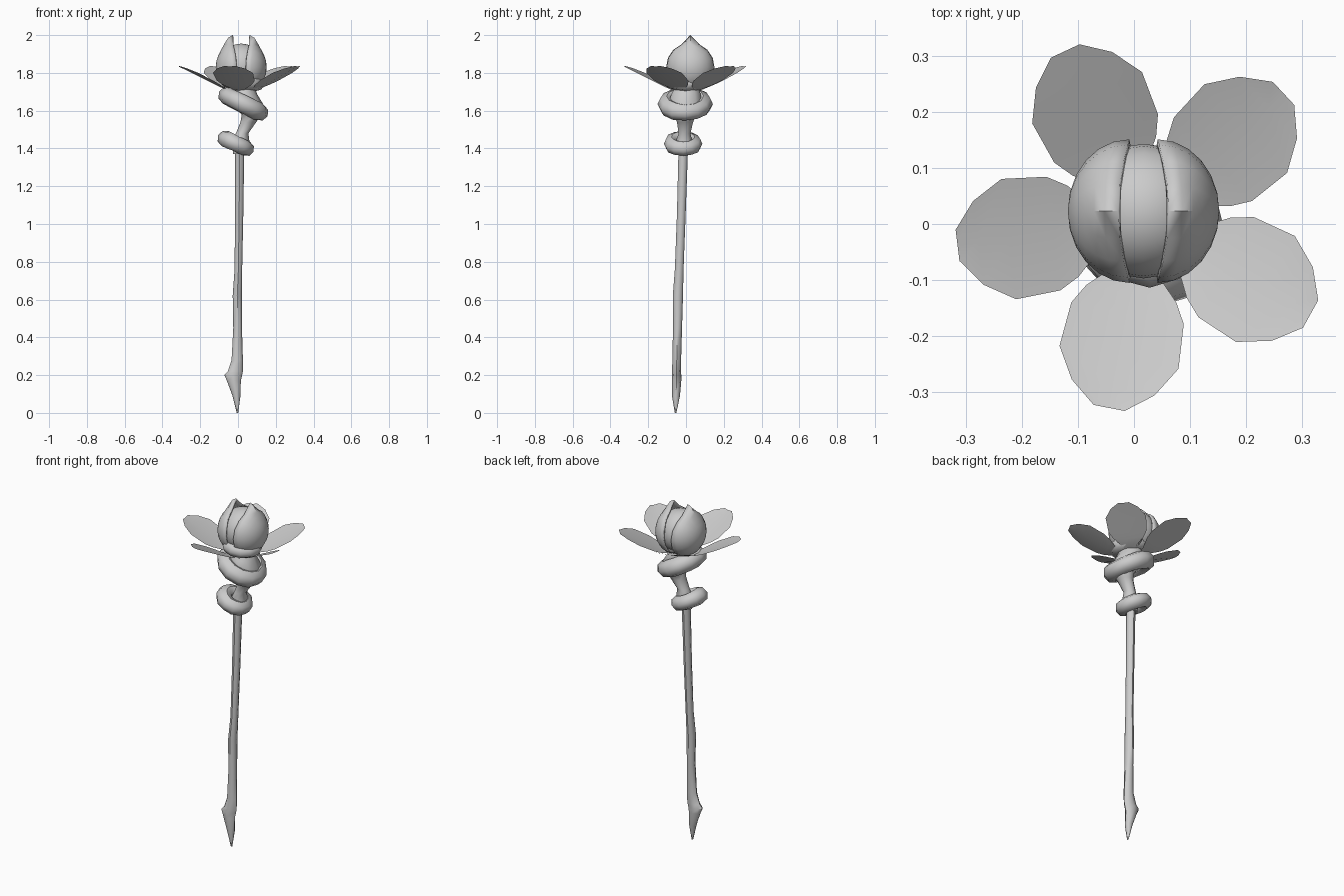
import bpy, bmesh, math, random
from mathutils import Vector, Matrix

if "Cube" in bpy.data.objects:
    bpy.data.objects.remove(bpy.data.objects["Cube"])

random.seed(4)


def make(name, bm, angle=45):
    bmesh.ops.recalc_face_normals(bm, faces=bm.faces)
    me = bpy.data.meshes.new(name)
    bm.to_mesh(me)
    bm.free()
    ob = bpy.data.objects.new(name, me)
    bpy.context.collection.objects.link(ob)
    bpy.ops.object.select_all(action='DESELECT')
    ob.select_set(True)
    bpy.context.view_layer.objects.active = ob
    bpy.ops.object.shade_smooth_by_angle(angle=math.radians(angle))
    return ob


def loft(name, rings, n=8):
    # rings: x, y, z, x radius, y radius
    bm = bmesh.new()
    rows = []
    for x, y, z, rx, ry in rings:
        rows.append([bm.verts.new((x + rx * math.cos(2 * math.pi * i / n),
                                   y + ry * math.sin(2 * math.pi * i / n), z)) for i in range(n)])
    for a, b in zip(rows, rows[1:]):
        for i in range(n):
            j = (i + 1) % n
            bm.faces.new((a[i], a[j], b[j], b[i]))
    bm.faces.new(rows[0])
    bm.faces.new(rows[-1])
    return make(name, bm)


def lumpy_ring(name, center, major, minor, tilt, n=12, m=8):
    # thick, slightly irregular coil tilted down to the right
    bm = bmesh.new()
    mat = Matrix.Translation(center) @ Matrix.Rotation(math.radians(tilt), 4, 'Y')
    rows = []
    for i in range(n):
        a = 2 * math.pi * i / n
        r = minor * random.uniform(0.92, 1.06)
        row = []
        for k in range(m):
            b = 2 * math.pi * k / m
            d = major + r * math.cos(b)
            row.append(bm.verts.new(mat @ Vector((d * math.cos(a), d * math.sin(a), r * math.sin(b)))))
        rows.append(row)
    for i in range(n):
        p, q = rows[i], rows[(i + 1) % n]
        for k in range(m):
            l = (k + 1) % m
            bm.faces.new((p[k], q[k], q[l], p[l]))
    return make(name, bm)


# Stem with thorn-like foot
loft("stem", [
    (-0.003, -0.055, 0.0, 0.004, 0.004),
    (-0.008, -0.053, 0.09, 0.021, 0.021),
    (-0.022, -0.050, 0.17, 0.037, 0.025),
    (-0.025, -0.050, 0.20, 0.047, 0.025),
    (-0.014, -0.050, 0.22, 0.040, 0.024),
    (-0.004, -0.049, 0.28, 0.030, 0.023),
    (-0.002, -0.045, 0.45, 0.023, 0.024),
    (-0.004, -0.043, 0.62, 0.024, 0.027),
    (0.002, -0.036, 0.76, 0.020, 0.023),
    (0.006, -0.025, 1.05, 0.022, 0.023),
    (0.009, -0.015, 1.38, 0.024, 0.025)])

# Neck flaring into the flower base
loft("neck", [
    (0.009, -0.015, 1.37, 0.035, 0.035),
    (0.015, -0.010, 1.44, 0.045, 0.045),
    (0.022, -0.008, 1.48, 0.033, 0.033),
    (0.055, -0.005, 1.54, 0.042, 0.045),
    (0.072, -0.005, 1.58, 0.052, 0.065),
    (0.045, -0.004, 1.64, 0.085, 0.095),
    (0.030, 0.000, 1.69, 0.070, 0.080),
    (0.020, 0.010, 1.75, 0.060, 0.060)], 10)

# Coiled rings
lumpy_ring("lower_coil", (-0.01, -0.015, 1.425), 0.062, 0.042, 25)
lumpy_ring("upper_coil", (0.03, -0.005, 1.635), 0.098, 0.047, 27)
lumpy_ring("bud_collar", (0.028, -0.002, 1.752), 0.074, 0.036, 8)

# Bud core
bm = bmesh.new()
bmesh.ops.create_uvsphere(bm, u_segments=20, v_segments=12, radius=0.12)
bmesh.ops.translate(bm, vec=(0.017, 0.023, 1.835), verts=bm.verts)
make("bud_core", bm)


# Two half shells with pointed tips
def bud_shell(name, side, edge_x, n=16, m=6):
    bm = bmesh.new()
    pole = bm.verts.new((edge_x + side * 0.11, 0.023, 1.83))
    rows = []
    for k in range(1, m + 1):
        phi = math.pi / 2 * k / m
        row = []
        for i in range(n):
            th = 2 * math.pi * i / n
            s, up = math.sin(phi), math.sin(th)
            tip = 0.04 * s ** 8 if i == n // 4 else 0
            x = edge_x + side * (0.11 * math.cos(phi) + 0.02 * max(up, 0) ** 2 * s ** 6)
            row.append(bm.verts.new((x, 0.023 + 0.128 * s * math.cos(th), 1.83 + 0.13 * s * up + tip)))
        rows.append(row)
    for i in range(n):
        j = (i + 1) % n
        bm.faces.new((pole, rows[0][i], rows[0][j]))
        for a, b in zip(rows, rows[1:]):
            bm.faces.new((a[i], b[i], b[j], a[j]))
    ob = make(name, bm)
    mod = ob.modifiers.new("thickness", 'SOLIDIFY')
    mod.thickness = 0.01
    mod.offset = -1


bud_shell("left_bud_shell", -1, -0.008)
bud_shell("right_bud_shell", 1, 0.042)

# Five broad petals: distance, half width, height
profile = [(0.02, 0.015, 1.705), (0.08, 0.032, 1.715), (0.13, 0.082, 1.738), (0.165, 0.102, 1.755),
           (0.245, 0.108, 1.795), (0.30, 0.075, 1.822), (0.337, 0.028, 1.84)]
for p in range(5):
    bm = bmesh.new()
    mat = Matrix.Translation((0.02, 0.003, 0)) @ Matrix.Rotation(math.radians(115 - 72 * p), 4, 'Z')
    rows = [[bm.verts.new(mat @ Vector((r, s * w, z + 0.10 * w * abs(s) - 0.006)))
             for s in (-1, 0, 1)] for r, w, z in profile]
    for a, b in zip(rows, rows[1:]):
        for i in range(2):
            bm.faces.new((a[i], b[i], b[i + 1], a[i + 1]))
    make(f"petal_{p + 1}", bm)
